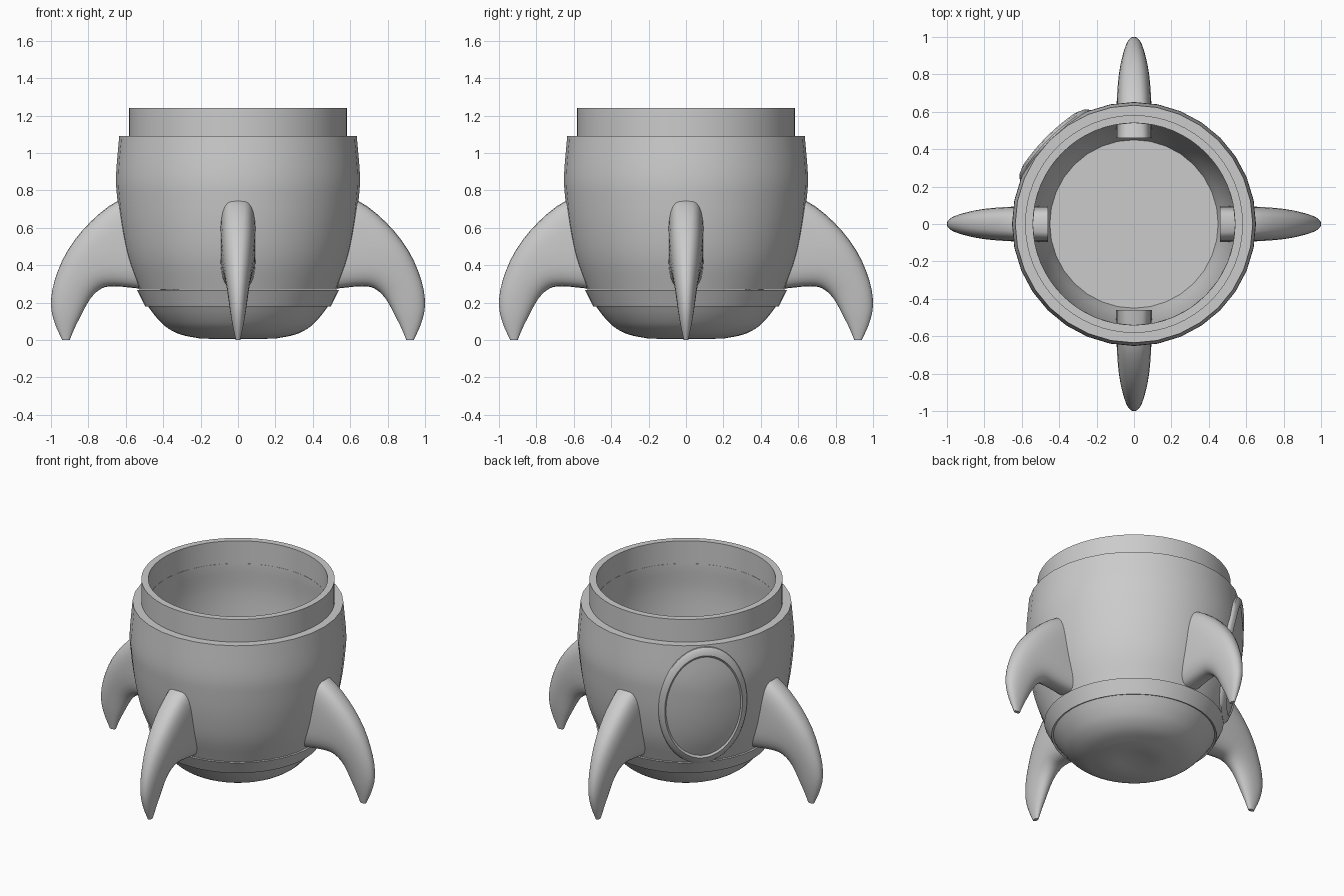
import bpy, bmesh, math
from mathutils import Vector

cube = bpy.data.objects.get("Cube")
if cube:
    bpy.data.objects.remove(cube, do_unlink=True)

GREY = (0.6, 0.6, 0.6, 1.0)
grey = bpy.data.materials.new("plain_grey")
grey.use_nodes = True
grey.diffuse_color = GREY
grey.node_tree.nodes["Principled BSDF"].inputs["Base Color"].default_value = GREY


def curve(points, steps=4):
    """Smooth curve through the given points (Catmull-Rom)."""
    pts = [Vector(p) for p in points]
    pts = [2 * pts[0] - pts[1]] + pts + [2 * pts[-1] - pts[-2]]
    out = []
    for a, b, c, d in zip(pts, pts[1:], pts[2:], pts[3:]):
        for i in range(steps):
            t = i / steps
            out.append(0.5 * (2 * b + (c - a) * t + (2 * a - 5 * b + 4 * c - d) * t ** 2
                              + (3 * b - a - 3 * c + d) * t ** 3))
    return out + [pts[-2]]


def loft(name, rings, caps=True, angle=35):
    """Skin a list of equal rings into one smooth-shaded object."""
    bm = bmesh.new()
    loops = [[bm.verts.new(p) for p in ring] for ring in rings]
    for low, high in zip(loops, loops[1:]):
        for i in range(len(low)):
            bm.faces.new((low[i - 1], low[i], high[i], high[i - 1]))
    if caps:
        bm.faces.new(loops[0])
        bm.faces.new(loops[-1])
    bmesh.ops.recalc_face_normals(bm, faces=bm.faces)
    mesh = bpy.data.meshes.new(name)
    bm.to_mesh(mesh)
    bm.free()
    mesh.materials.append(grey)
    obj = bpy.data.objects.new(name, mesh)
    bpy.context.collection.objects.link(obj)
    bpy.ops.object.select_all(action="DESELECT")
    obj.select_set(True)
    bpy.context.view_layer.objects.active = obj
    bpy.ops.object.shade_smooth_by_angle(angle=math.radians(angle))
    return obj


def lathe(name, profile, sides, caps=True):
    turns = [math.tau * i / sides for i in range(sides)]
    return loft(name, [[(r * math.cos(a), r * math.sin(a), z) for a in turns]
                       for r, z in profile], caps)


# Hull shell: inner wall, shoulder, bulging outer wall
outer = curve([(0.53, 0.27), (0.59, 0.43), (0.625, 0.59), (0.645, 0.75),
               (0.652, 0.88), (0.635, 1.09)])
inner = curve([(0.45, 0.28), (0.50, 0.45), (0.535, 0.65), (0.55, 0.88), (0.54, 1.07)])
lathe("hull", inner + [Vector((0.54, 1.09))] + outer[::-1], 32)

# Neck collar, closed back on itself
lathe("neck", [(0.54, 1.07), (0.54, 1.24), (0.582, 1.24), (0.582, 1.07), (0.54, 1.07)],
      64, caps=False)

# Base band and rounded bowl with a small dimple underneath
bowl = curve([(0.485, 0.185), (0.44, 0.125), (0.385, 0.07), (0.31, 0.03), (0.2, 0.007)])
lathe("base_bowl", [(0.5, 0.268), (0.54, 0.268), (0.497, 0.18), (0.485, 0.185)]
      + bowl[1:] + [(0.12, 0.006), (0.09, 0.014)], 48)


def hull_radius(z):
    for a, b in zip(outer, outer[1:]):
        if z <= b.y:
            t = max(0, (z - a.y) / (b.y - a.y))
            return a.x + (b.x - a.x) * t
    return outer[-1].x


# Oval porthole that hugs the hull at the back right
def oval(scale, lift, sides=48):
    ring = []
    for i in range(sides):
        a = math.tau * i / sides
        side, z = 0.27 * scale * math.cos(a), 0.67 + 0.41 * scale * math.sin(a)
        out = math.sqrt(hull_radius(z) ** 2 - side ** 2) + lift
        d = math.sqrt(0.5)
        ring.append(((-out - side) * d, (out - side) * d, z))
    return ring


loft("porthole_frame", [oval(s, h) for s, h in
     ((1, -0.03), (1, 0.008), (0.97, 0.018), (0.88, 0.02), (0.84, 0.006), (0.84, -0.02))],
     caps=False)
loft("porthole_glass", [oval(s / 10, 0.008) for s in (8.6, 7, 5, 3, 1.5, 0.2)])

# Four curved fins: (outer reach, outer z, inner reach, inner z, half width)
stations = [Vector(s) for s in (
    (0.46, 0.79, 0.46, 0.27, 0.095), (0.64, 0.745, 0.53, 0.275, 0.095),
    (0.79, 0.63, 0.66, 0.287, 0.088), (0.91, 0.48, 0.73, 0.275, 0.075),
    (0.98, 0.32, 0.79, 0.22, 0.058), (1.0, 0.19, 0.845, 0.12, 0.042),
    (0.98, 0.09, 0.875, 0.06, 0.028), (0.94, 0, 0.90, 0, 0.012))]


def fin_ring(station, turn, squareness, sides=28):
    ox, oz, ix, iz, half = station
    ring = []
    for i in range(sides):
        a = math.tau * i / sides
        c, s = (math.copysign(abs(v) ** squareness, v) for v in (math.cos(a), math.sin(a)))
        t = (1 + c) / 2
        reach, z, side = ix + (ox - ix) * t, iz + (oz - iz) * t, half * s
        ring.append((reach * math.cos(turn) - side * math.sin(turn),
                     reach * math.sin(turn) + side * math.cos(turn), z))
    return ring


path = curve(stations, 3)
for n, label in enumerate(("left", "back", "right", "front")):
    rings = [fin_ring(s, n * math.pi / 2, 0.5 + 0.4 * min(1, 2 * k / len(path)))
             for k, s in enumerate(path)]
    loft(label + "_fin", rings, angle=50)
